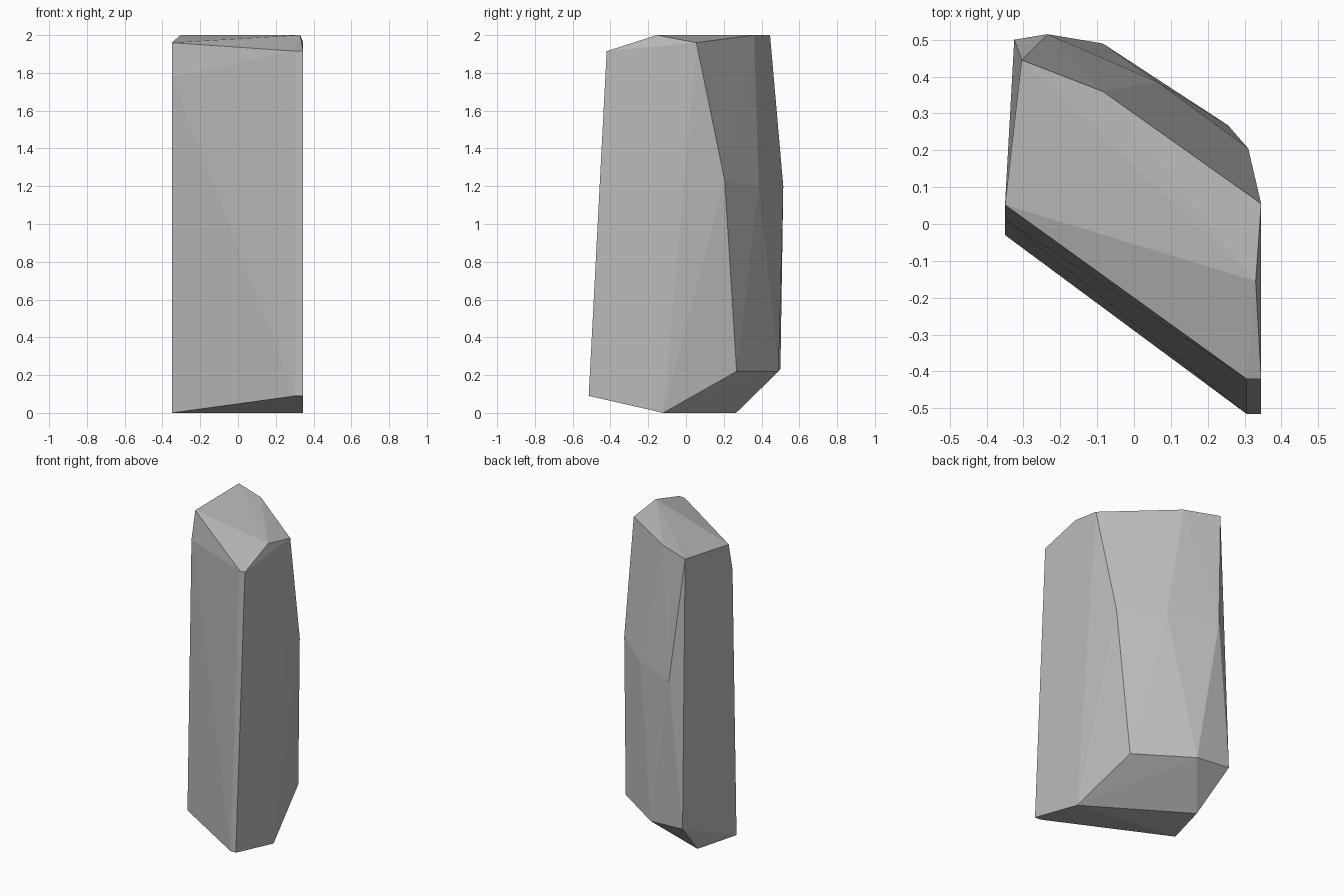
import bpy
import bmesh

# Remove the default object
default = bpy.data.objects.get("Cube")
if default:
    bpy.data.objects.remove(default, do_unlink=True)

# Plain grey stone
stone = bpy.data.materials.new("grey stone")
stone.use_nodes = True
colour = (0.5, 0.5, 0.5, 1.0)
stone.diffuse_color = colour
stone.node_tree.nodes["Principled BSDF"].inputs["Base Color"].default_value = colour

# Corners of the slab, grouped by where they sit
crown = [(0.345, -0.42, 1.915), (0.305, -0.42, 1.915), (0.33, -0.155, 2.0),
         (0.345, 0.055, 1.96), (-0.085, 0.36, 2.0), (-0.305, 0.445, 2.0),
         (-0.35, 0.052, 1.96), (-0.35, 0.012, 1.78)]
back_bulge = [(0.31, 0.205, 1.23), (0.065, 0.385, 1.2), (-0.235, 0.515, 1.2)]
back_foot = [(0.255, 0.268, 0.22), (-0.085, 0.49, 0.22), (-0.325, 0.5, 0.235)]
base = [(0.345, -0.515, 0.09), (0.305, -0.515, 0.09), (0.345, -0.12, 0.0),
        (-0.27, 0.265, 0.0), (-0.35, -0.03, 0.0)]

# Wrap the corners in a faceted convex shell
bm = bmesh.new()
for corner in crown + back_bulge + back_foot + base:
    bm.verts.new(corner)
bmesh.ops.convex_hull(bm, input=bm.verts[:], use_existing_faces=False)
bmesh.ops.recalc_face_normals(bm, faces=bm.faces[:])

mesh = bpy.data.meshes.new("rock_slab")
bm.to_mesh(mesh)
bm.free()
mesh.materials.append(stone)
rock = bpy.data.objects.new("rock_slab", mesh)
bpy.context.collection.objects.link(rock)
